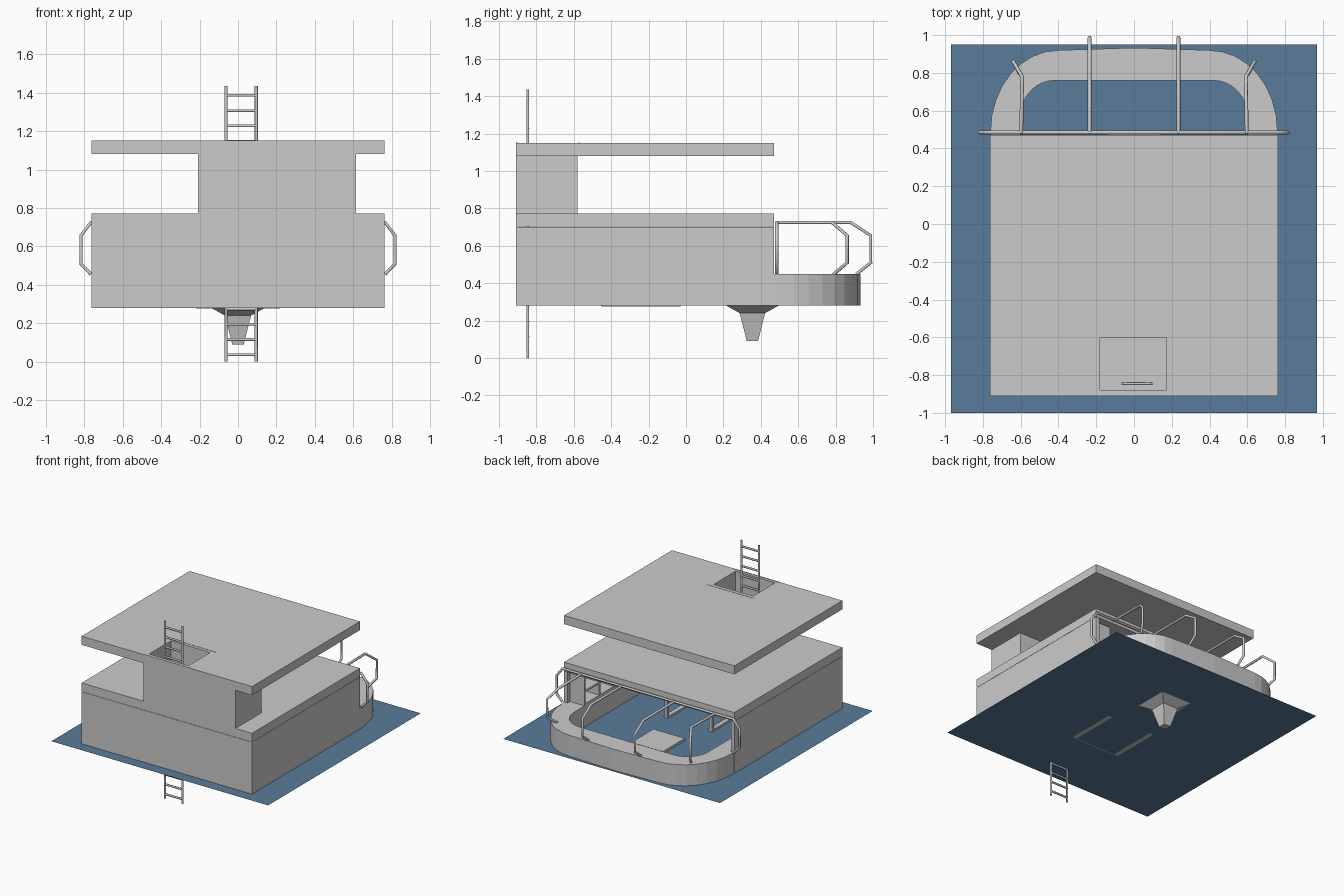
import bpy, bmesh, math
from mathutils import Vector

if "Cube" in bpy.data.objects:
    bpy.data.objects.remove(bpy.data.objects["Cube"])


def finish(name, bm):
    bmesh.ops.recalc_face_normals(bm, faces=bm.faces)
    me = bpy.data.meshes.new(name)
    bm.to_mesh(me)
    bm.free()
    ob = bpy.data.objects.new(name, me)
    bpy.context.collection.objects.link(ob)
    return ob


def boxes(name, spans):
    """One object from boxes given as (x0, x1, y0, y1, z0, z1)."""
    bm = bmesh.new()
    for x0, x1, y0, y1, z0, z1 in spans:
        vs = bmesh.ops.create_cube(bm, size=1)["verts"]
        for v in vs:
            v.co = Vector(((x0 + x1) / 2 + v.co.x * (x1 - x0),
                           (y0 + y1) / 2 + v.co.y * (y1 - y0),
                           (z0 + z1) / 2 + v.co.z * (z1 - z0)))
    return finish(name, bm)


def prism(name, outline, z0, z1):
    bm = bmesh.new()
    face = bm.faces.new([bm.verts.new((x, y, z0)) for x, y in outline])
    ext = bmesh.ops.extrude_face_region(bm, geom=[face])
    top = [g for g in ext["geom"] if isinstance(g, bmesh.types.BMVert)]
    bmesh.ops.translate(bm, verts=top, vec=(0, 0, z1 - z0))
    return finish(name, bm)


def tubes(name, paths, radius):
    cu = bpy.data.curves.new(name, "CURVE")
    cu.dimensions = "3D"
    cu.bevel_depth = radius
    cu.bevel_resolution = 1
    cu.use_fill_caps = True
    for path in paths:
        sp = cu.splines.new("POLY")
        sp.points.add(len(path) - 1)
        for p, co in zip(sp.points, path):
            p.co = (*co, 1)
    ob = bpy.data.objects.new(name, cu)
    bpy.context.collection.objects.link(ob)
    return ob


def cut(ob, cutter):
    m = ob.modifiers.new("opening", "BOOLEAN")
    m.operation = "DIFFERENCE"
    m.solver = "EXACT"
    m.object = cutter


# Water sheet
bm = bmesh.new()
bm.faces.new([bm.verts.new(c) for c in ((-.97, -1, .279), (.97, -1, .279),
                                        (.97, .95, .279), (-.97, .95, .279))])
water = finish("water", bm)
blue = bpy.data.materials.new("water_blue")
blue.diffuse_color = (.1, .2, .32, 1)
blue.use_nodes = True
blue.node_tree.nodes["Principled BSDF"].inputs["Base Color"].default_value = blue.diffuse_color
water.data.materials.append(blue)

# Cabin walls, open at the back
prism("cabin_walls", [(-.762, -.91), (.762, -.91), (.762, .47), (.73, .47),
                      (.73, -.88), (-.73, -.88), (-.73, .47), (-.762, .47)], .28, .70)

# Roofs and hatch tower
boxes("cabin_roof", [(-.762, .762, -.91, .47, .702, .772)])
top_roof = boxes("upper_roof", [(-.762, .762, -.91, .47, 1.08, 1.15)])
tower = boxes("hatch_tower", [(-.208, .615, -.91, -.58, .772, 1.08)])
cutter = boxes("hatch_cutter", [(-.18, .172, -.88, -.60, .79, 1.3)])
cutter.hide_render = True
cutter.hide_set(True)
cut(top_roof, cutter)
cut(tower, cutter)
boxes("hatch_trim", [(-.205, .205, -.575, -.567, 1.14, 1.152),
                     (-.205, .205, -.909, -.901, 1.14, 1.152)])

# Bench running along the sides and round the stern
N = 8
arc = [i * math.pi / 2 / N for i in range(N + 1)]
outer = [(.40 + .36 * math.cos(t), .49 + .43 * math.sin(t)) for t in arc]
inner = [(.42 + .18 * math.cos(t), .57 + .19 * math.sin(t)) for t in arc]
half_out = [(.735, -.6), (.735, .47), (.76, .47)] + outer
half_in = [(.60, -.6)] + inner
mirror = lambda pts: [(-x, y) for x, y in reversed(pts)]
prism("stern_bench",
      half_out + [(0, .933)] + mirror(half_out) +
      [(-x, y) for x, y in half_in] + list(reversed(half_in)), .28, .45)

# Stern rails, bent down to the bench top
paths = []
for s in (-1, 1):
    paths.append([(s * .235, y, z) for y, z in
                  ((.48, .725), (.88, .725), (.988, .655), (.988, .51), (.91, .448))])
    paths.append([(s * x, y, z) for x, y, z in
                  ((.597, .48, .725), (.592, .78, .725), (.64, .862, .655),
                   (.64, .862, .51), (.60, .79, .448))])
end = [(.765, .725), (.818, .655), (.818, .51), (.765, .455)]
paths.append([(-x, .485, z) for x, z in reversed(end)] + [(x, .485, z) for x, z in end])
tubes("stern_rails", paths, .01)

# Ladder through the hatch
ladder = [[(x, -.845, 0), (x, -.845, 1.435)] for x in (-.062, .095)]
ladder += [[(-.062, -.845, z), (.095, -.845, z)]
           for z in (.036 + .0794 * i for i in range(18))]
tubes("ladder", ladder, .008)

# Drain funnel hanging below the floor
bm = bmesh.new()
rings = []
for h, z in ((.14, .30), (.14, .28), (.068, .24), (.03, .09)):
    rings.append([bm.verts.new((sx * h, .355 + sy * h, z))
                  for sx, sy in ((-1, -1), (1, -1), (1, 1), (-1, 1))])
for a, b in zip(rings, rings[1:]):
    for i in range(4):
        j = (i + 1) % 4
        bm.faces.new((a[i], a[j], b[j], b[i]))
bm.faces.new(rings[0])
bm.faces.new(rings[-1])
finish("floor_funnel", bm)

# Table on skids inside the cabin
parts = [(-.21, .21, -.46, -.02, .43, .46), (-.18, .18, -.455, -.445, .277, .285)]
for x in (-.2, .2):
    parts.append((x - .018, x + .018, -.45, -.03, .276, .295))
    for y in (-.44, -.04):
        parts.append((x - .012, x + .012, y - .012, y + .012, .29, .435))
boxes("table", parts)

# Open shelf standing on the side bench
parts = [(.715, .735, .05, .44, .45, .68)]
parts += [(.60, .72, .05, .44, z, z + .015) for z in (.45, .557, .665)]
parts += [(.60, .72, y, y + .015, .45, .68) for y in (.05, .237, .425)]
boxes("side_shelf", parts)
